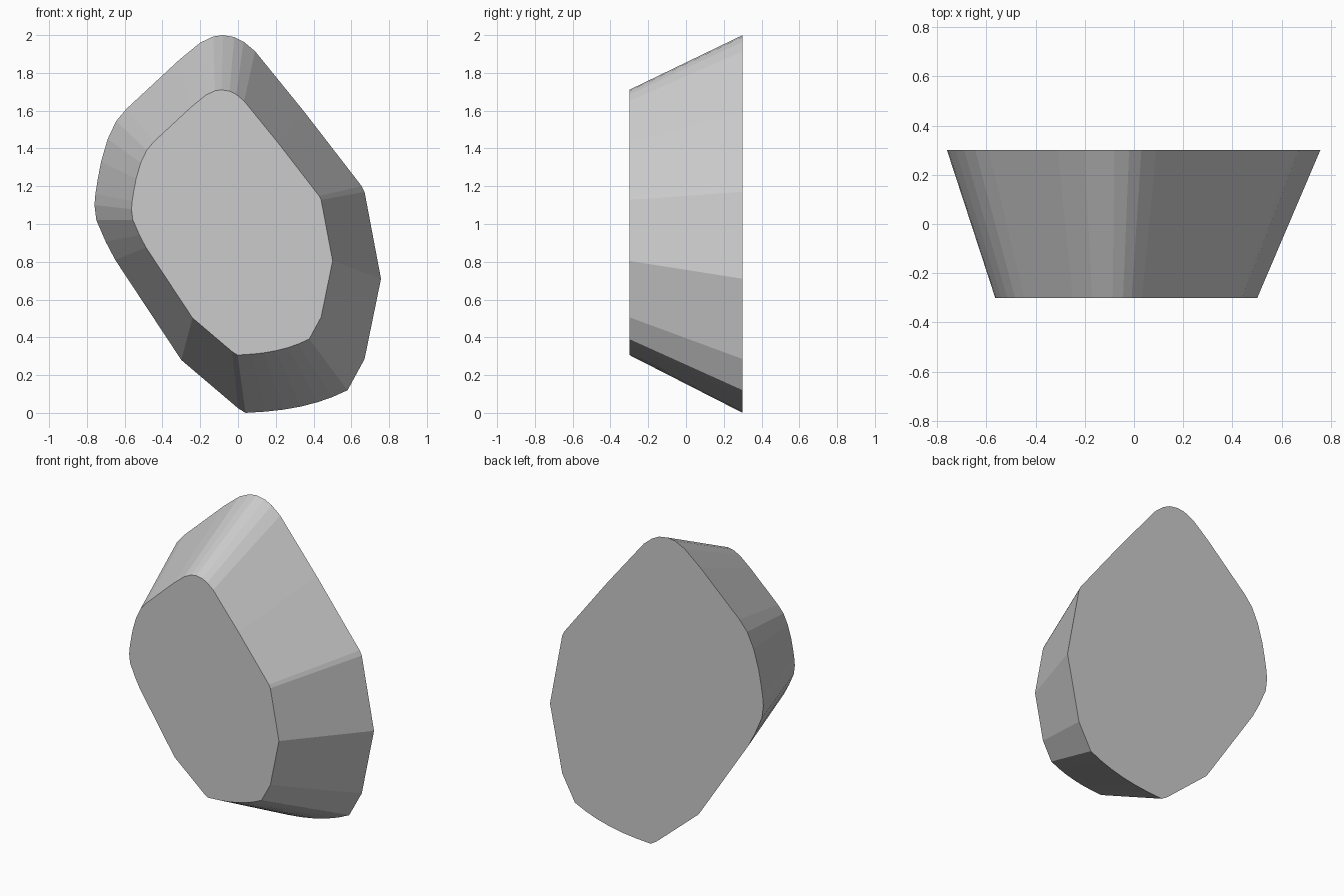
import bpy, bmesh

if "Cube" in bpy.data.objects:
    bpy.data.objects.remove(bpy.data.objects["Cube"])

# Outline of the large back face as (x, z), clockwise from the top
outline = [
    (-0.08, 2.0), (-0.02, 1.99), (0.03, 1.965), (0.09, 1.915), (0.35, 1.595),
    (0.655, 1.2), (0.67, 1.17), (0.757, 0.71), (0.67, 0.285), (0.58, 0.12),
    (0.5, 0.084), (0.42, 0.056), (0.33, 0.033), (0.24, 0.017), (0.15, 0.007),
    (0.04, 0.0), (0.0, 0.025), (-0.3, 0.28), (-0.65, 0.81), (-0.7, 0.905),
    (-0.75, 1.02), (-0.76, 1.1), (-0.755, 1.16), (-0.743, 1.235),
    (-0.725, 1.33), (-0.69, 1.45), (-0.645, 1.545), (-0.59, 1.61),
    (-0.31, 1.87), (-0.2, 1.96), (-0.13, 1.993)]

# The small front face is the same outline scaled towards a point
SCALE = 0.702
CX, CZ = -0.102, 1.028
HALF_DEPTH = 0.3

grey = bpy.data.materials.new("stone grey")
grey.diffuse_color = (0.6, 0.6, 0.6, 1.0)
grey.use_nodes = True
grey.node_tree.nodes["Principled BSDF"].inputs["Base Color"].default_value = grey.diffuse_color

# Tapered block
bm = bmesh.new()
back = [bm.verts.new((x, HALF_DEPTH, z)) for x, z in outline]
front = [bm.verts.new((CX + (x - CX) * SCALE, -HALF_DEPTH, CZ + (z - CZ) * SCALE))
         for x, z in outline]
bm.faces.new(back)
bm.faces.new(front)
for i in range(len(outline)):
    j = (i + 1) % len(outline)
    bm.faces.new((back[i], back[j], front[j], front[i]))
bmesh.ops.recalc_face_normals(bm, faces=bm.faces)

mesh = bpy.data.meshes.new("tapered_stone")
bm.to_mesh(mesh)
bm.free()
mesh.materials.append(grey)
stone = bpy.data.objects.new("tapered_stone", mesh)
bpy.context.collection.objects.link(stone)
